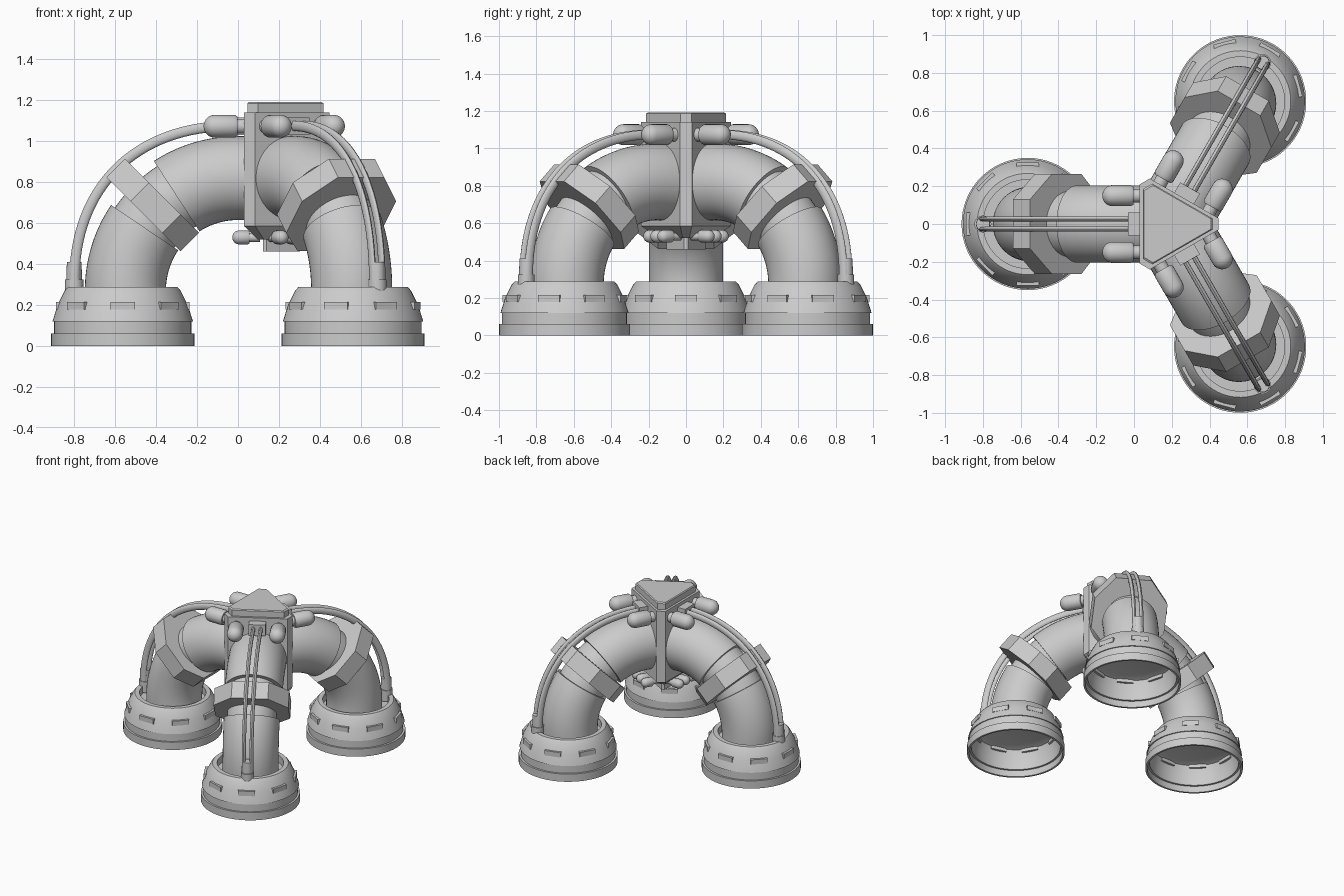
import bpy, bmesh
from math import sin, cos, pi, radians
from mathutils import Matrix, Vector

cube = bpy.data.objects.get("Cube")
if cube:
    bpy.data.objects.remove(cube, do_unlink=True)

HUB = Matrix.Translation((0.187, 0, 0))
LEGS = {"right": 180, "back_left": 60, "front_left": -60}
BEND_X, BEND_Z, BEND_R = 0.187, 0.27, 0.55
FOOT_X = 0.75

grey = bpy.data.materials.new("light grey")
grey.use_nodes = True
grey.diffuse_color = (0.6, 0.6, 0.6, 1)
grey.node_tree.nodes["Principled BSDF"].inputs["Base Color"].default_value = (0.6, 0.6, 0.6, 1)


def finish(bm, name, matrix, angle=32):
    bmesh.ops.remove_doubles(bm, verts=bm.verts, dist=0.0002)
    bmesh.ops.recalc_face_normals(bm, faces=bm.faces)
    mesh = bpy.data.meshes.new(name)
    bm.to_mesh(mesh)
    mesh.materials.append(grey)
    mesh.shade_smooth()
    mesh.set_sharp_from_angle(angle=radians(angle))
    obj = bpy.data.objects.new(name, mesh)
    obj.matrix_world = matrix
    bpy.context.collection.objects.link(obj)


def skin(bm, rings, caps=True):
    """Bridge a row of equal rings of points into a tube."""
    rows = [[bm.verts.new(p) for p in ring] for ring in rings]
    n = len(rows[0])
    for a, b in zip(rows, rows[1:]):
        for i in range(n):
            bm.faces.new((a[i], a[(i + 1) % n], b[(i + 1) % n], b[i]))
    if caps:
        bm.faces.new(rows[0])
        bm.faces.new(rows[-1])


def lathe(bm, profile, matrix, n=48):
    rings = [[matrix @ Vector((r * cos(2 * pi * i / n), r * sin(2 * pi * i / n), z))
              for i in range(n)] for r, z in profile]
    skin(bm, rings, caps=False)


def box(bm, lo, hi, turn=Matrix()):
    lo, hi = Vector(lo), Vector(hi)
    size = Matrix.Diagonal((*(hi - lo), 1))
    bmesh.ops.create_cube(bm, size=1, matrix=turn @ Matrix.Translation((lo + hi) / 2) @ size)


def oval(w, h, n):
    return [(w * cos(2 * pi * i / n), h * sin(2 * pi * i / n)) for i in range(n)]


def sweep(bm, path, section, side=0):
    """Path points are (x, z, angle of the section's outward axis)."""
    skin(bm, [[(x + u * cos(a), side + v, z + u * sin(a)) for u, v in section]
              for x, z, a in path])


def bend(start, end, steps=16):
    angles = [radians(start + (end - start) * i / steps) for i in range(steps + 1)]
    return [(BEND_X + BEND_R * cos(a), BEND_Z + BEND_R * sin(a), a) for a in angles]


def capsule(bm, base, radius, length, neck):
    """Rounded knob on a thinner neck, pointing outwards along x."""
    body = length - radius
    dome = [(radius * cos(pi * i / 16), body + radius * sin(pi * i / 16)) for i in range(9)]
    rear = [(0, 0), (radius * 0.65, 0), (radius * 0.65, neck),
            (radius * 0.85, neck), (radius, neck + radius * 0.25)]
    turn = Matrix.Translation(base) @ Matrix.Rotation(pi / 2, 4, "Y")
    lathe(bm, rear + dome, turn, 24)


def hub_ring(z, inradius, corner):
    """Triangle with cut corners, flat sides facing the legs."""
    half = (2 * inradius - corner) * 0.577
    ring = []
    for deg in (0, 120, 240):
        turn = Matrix.Rotation(radians(deg), 3, "Z")
        ring += [turn @ Vector((corner, s * half, z)) for s in (-1, 1)]
    return ring


def hub_part(name, levels):
    bm = bmesh.new()
    skin(bm, [hub_ring(*level) for level in levels])
    finish(bm, name, HUB, 20)


# Central hub
hub_part("hub_body", [(0.52, 0.09, 0.15), (0.585, 0.157, 0.26), (1.14, 0.157, 0.26)])
hub_part("hub_top_plate", [(1.13, 0.14, 0.23), (1.185, 0.14, 0.23), (1.192, 0.134, 0.22)])
hub_part("hub_bottom_plate", [(0.46, 0.066, 0.115), (0.53, 0.066, 0.115)])

for leg, deg in LEGS.items():
    place = HUB @ Matrix.Rotation(radians(deg), 4, "Z")

    # Curved pipe: two sleeves over a thinner core
    bm = bmesh.new()
    sweep(bm, bend(25, 65), oval(0.175, 0.175, 48))
    finish(bm, leg + "_pipe_core", place)
    bm = bmesh.new()
    sweep(bm, [(BEND_X + BEND_R, 0.22, 0)] + bend(0, 34), oval(0.198, 0.198, 48))
    finish(bm, leg + "_lower_pipe", place)
    bm = bmesh.new()
    sweep(bm, bend(57, 90) + [(0.12, BEND_Z + BEND_R, pi / 2)], oval(0.205, 0.205, 48))
    finish(bm, leg + "_upper_pipe", place)

    # Eight-sided collar clamped around the middle of the bend
    bm = bmesh.new()
    half = [(0.295, 0.13), (0.13, 0.265), (-0.09, 0.265), (-0.215, 0.15)]
    section = half + [(u, -v) for u, v in reversed(half)]
    middle_x, middle_z, a = bend(45, 45, 1)[0]
    path = [(middle_x - t * sin(a), middle_z + t * cos(a), a) for t in (-0.062, 0.066)]
    sweep(bm, path, section)
    finish(bm, leg + "_collar", place, 20)

    # Hollow foot with stepped base, sloped shoulder and recessed rim
    bm = bmesh.new()
    profile = [(0, 0.23), (0.235, 0.23), (0.235, 0.287), (0.268, 0.287), (0.283, 0.27),
               (0.318, 0.2), (0.343, 0.12), (0.335, 0.12), (0.335, 0.06), (0.35, 0.06),
               (0.35, 0), (0.335, 0), (0.335, 0.05), (0.32, 0.05), (0.32, 0.12),
               (0.297, 0.2), (0.25, 0.215), (0, 0.215)]
    at_foot = Matrix.Translation((FOOT_X, 0, 0))
    lathe(bm, profile, at_foot, 64)
    finish(bm, leg + "_foot", place, 25)

    # Small blocks let into the shoulder of the foot
    bm = bmesh.new()
    for i in range(8):
        turn = at_foot @ Matrix.Rotation(i * pi / 4, 4, "Z")
        box(bm, (0.285, -0.06, 0.178), (0.326, 0.06, 0.215), turn)
    finish(bm, leg + "_foot_blocks", place)

    # Twin cables arching over the pipe
    bm = bmesh.new()
    path = []
    for i in range(33):
        a = pi / 2 * i / 32
        path.append((BEND_X + 0.8 * abs(cos(a)) ** 0.88, 0.29 + 0.785 * sin(a) ** 0.88, a))
    path.append((0.14, 1.075, pi / 2))
    for side in (-0.027, 0.027):
        sweep(bm, path, oval(0.025, 0.014, 12), side)
    finish(bm, leg + "_cables", place, 40)

    # Cable fittings at the foot and the hub
    bm = bmesh.new()
    at_cable = Matrix.Translation((BEND_X + 0.8, 0, 0))
    lathe(bm, [(0, 0.24), (0.045, 0.24), (0.045, 0.325), (0.038, 0.325),
               (0.036, 0.41), (0, 0.41)], at_cable, 20)
    box(bm, (0.13, -0.06, 1.03), (0.22, 0.06, 1.115))
    finish(bm, leg + "_cable_fittings", place)

    # Large knobs beside the cable, small ones under the hub
    bm = bmesh.new()
    for side in (-0.15, 0.15):
        capsule(bm, (0.14, side, 1.073), 0.056, 0.215, 0.05)
    finish(bm, leg + "_large_knobs", place)
    bm = bmesh.new()
    for side in (-0.075, 0, 0.075):
        capsule(bm, (0.08, side, 0.53), 0.034, 0.135, 0.05)
    finish(bm, leg + "_small_knobs", place)
